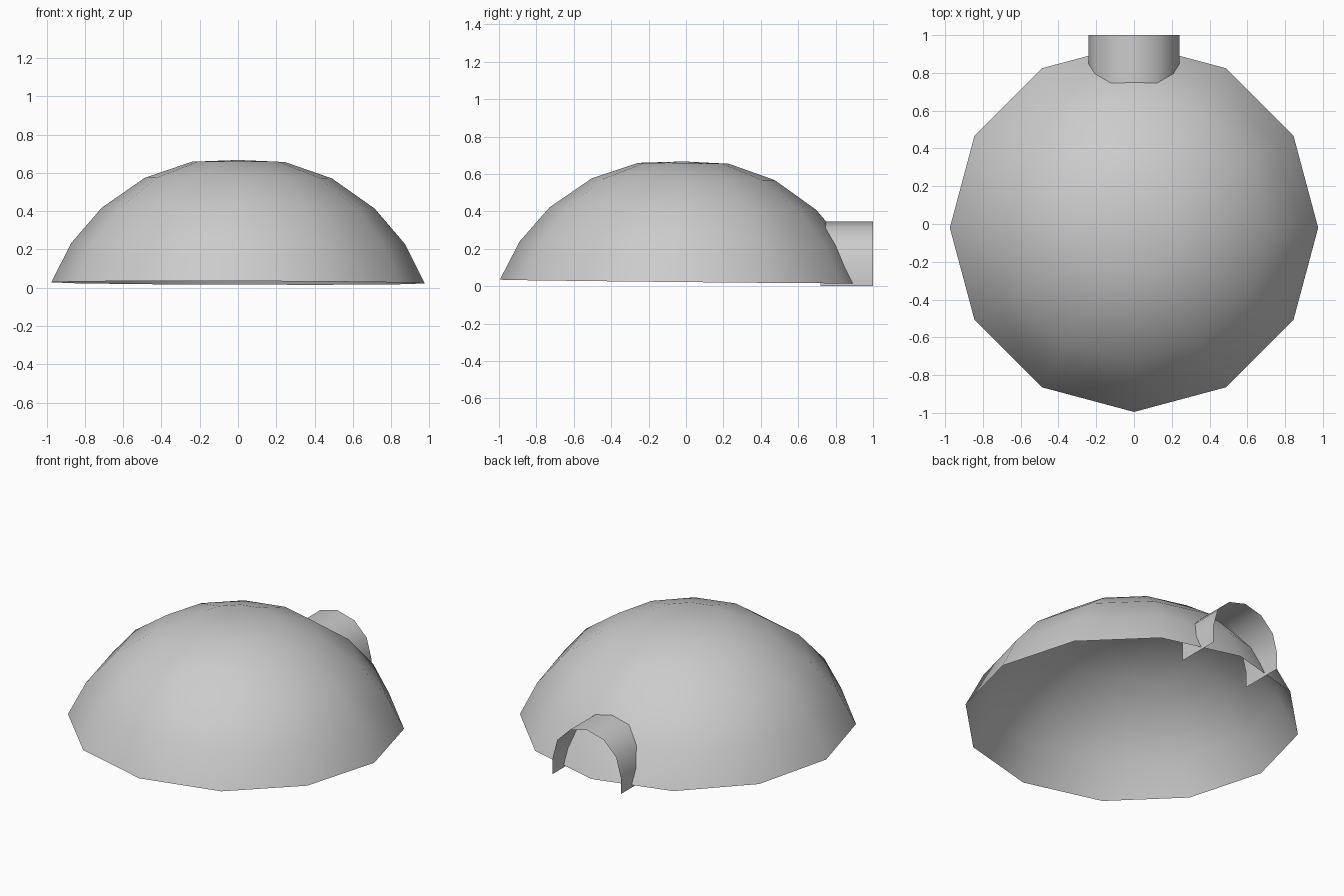
import bpy
from math import sin, cos, pi, radians

if "Cube" in bpy.data.objects:
    bpy.data.objects.remove(bpy.data.objects["Cube"])

SIDES = 12


def make_object(name, verts, faces):
    mesh = bpy.data.meshes.new(name)
    mesh.from_pydata(verts, [], faces)
    mesh.polygons.foreach_set("use_smooth", [True] * len(faces))
    mesh.update()
    obj = bpy.data.objects.new(name, mesh)
    bpy.context.collection.objects.link(obj)
    return obj


# Dome shell: (radius, height) profile turned in 12 steps, open underneath
profile = [(0.975, 0.0), (0.872, 0.205), (0.713, 0.39), (0.489, 0.547), (0.243, 0.632)]
verts = [(r * cos(2 * pi * i / SIDES), r * sin(2 * pi * i / SIDES), z)
         for r, z in profile for i in range(SIDES)]
verts.append((0, 0, 0.642))
apex = len(verts) - 1
faces = []
for i in range(SIDES):
    j = (i + 1) % SIDES
    for k in range(len(profile) - 1):
        a, b = k * SIDES, (k + 1) * SIDES
        faces.append((a + i, a + j, b + j, b + i))
    top = (len(profile) - 1) * SIDES
    faces.append((top + i, top + j, apex))
dome = make_object("dome", verts, faces)
dome.location = (0, -0.02, 0.025)
dome.rotation_euler = (-0.01, 0.003, 0)   # the shell sits very slightly tilted

# Entrance tunnel: thin arch with straight legs, reaching into the dome
radius, spring = 0.24, 0.105
arch = [(radius, 0.0)]
arch += [(radius * cos(radians(a)), spring + radius * sin(radians(a))) for a in range(0, 181, 30)]
arch += [(-radius, 0.0)]
n = len(arch)
verts = [(x, y, z) for y in (0.72, 1.0) for x, z in arch]
faces = [(i, i + 1, n + i + 1, n + i) for i in range(n - 1)]
make_object("entrance_tunnel", verts, [f[::-1] for f in faces])
